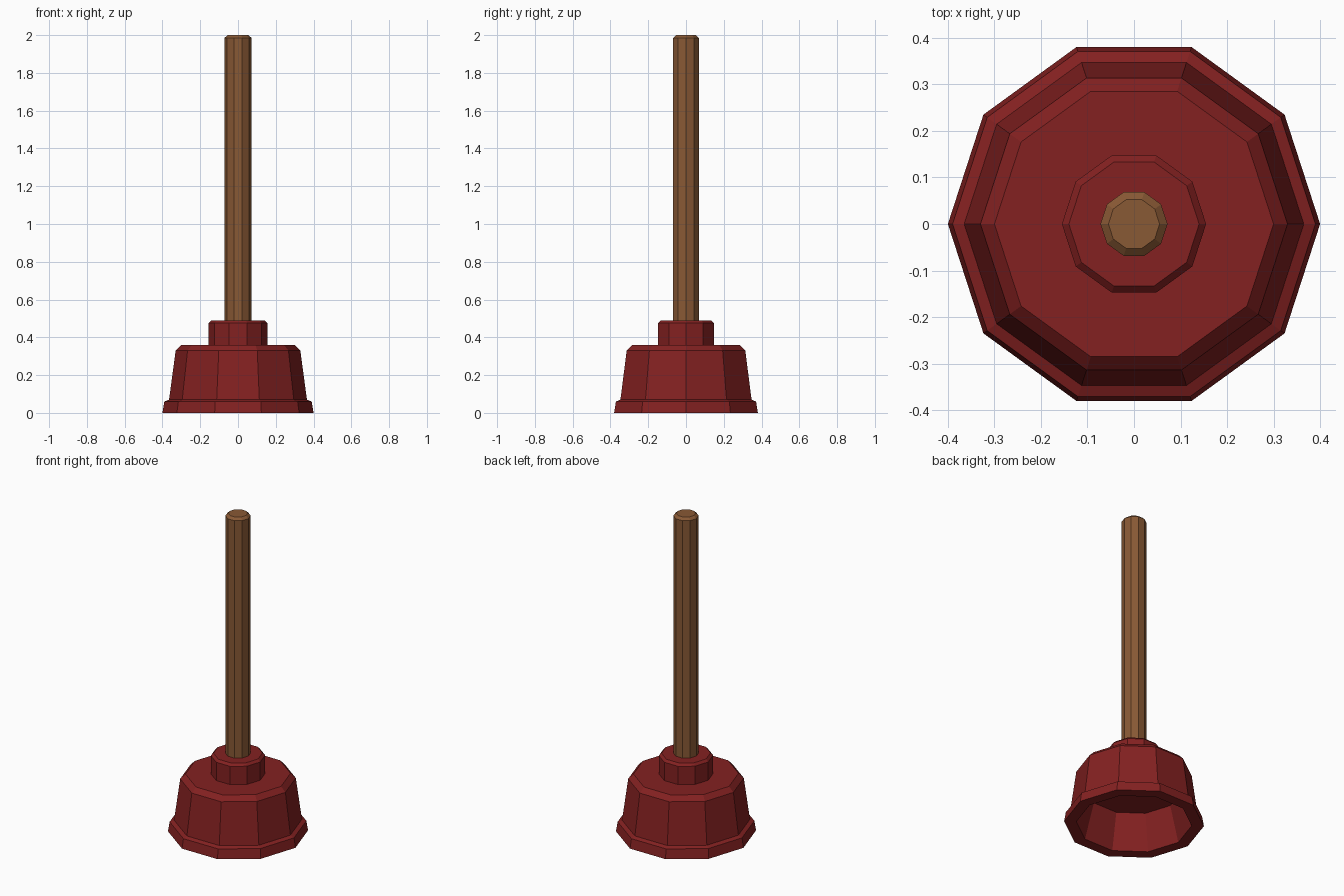
import bpy, bmesh
from math import cos, sin, tau

if "Cube" in bpy.data.objects:
    bpy.data.objects.remove(bpy.data.objects["Cube"])

SIDES = 10


def material(name, color):
    m = bpy.data.materials.new(name)
    m.diffuse_color = color
    m.use_nodes = True
    m.node_tree.nodes["Principled BSDF"].inputs["Base Color"].default_value = m.diffuse_color
    return m


def lathe(name, profile, mat):
    """Spin (radius, z) points into a flat-faced solid, capped at both ends."""
    bm = bmesh.new()
    rings = [[bm.verts.new((r * cos(tau * i / SIDES), r * sin(tau * i / SIDES), z))
              for i in range(SIDES)] for r, z in profile]
    for a, b in zip(rings, rings[1:]):
        for i in range(SIDES):
            j = (i + 1) % SIDES
            bm.faces.new((a[i], a[j], b[j], b[i]))
    bm.faces.new(rings[0][::-1])
    bm.faces.new(rings[-1])
    bmesh.ops.recalc_face_normals(bm, faces=bm.faces)
    mesh = bpy.data.meshes.new(name)
    bm.to_mesh(mesh)
    bm.free()
    mesh.materials.append(mat)
    obj = bpy.data.objects.new(name, mesh)
    bpy.context.collection.objects.link(obj)
    return obj


rubber = material("red_rubber", (0.23, 0.015, 0.015, 1))
wood = material("wood", (0.25, 0.1, 0.035, 1))

# Hollow cup: inner ceiling, inner wall, rim, lip, outer wall, shoulder, collar
lathe("rubber_cup", [(0.27, 0.22), (0.33, 0.0), (0.40, 0.0), (0.39, 0.06),
                     (0.365, 0.07), (0.33, 0.33), (0.30, 0.36), (0.155, 0.36),
                     (0.155, 0.475), (0.14, 0.49)], rubber)

# Handle with a chamfered top, seated in the collar
lathe("handle", [(0.072, 0.40), (0.072, 1.985), (0.055, 2.0)], wood)
